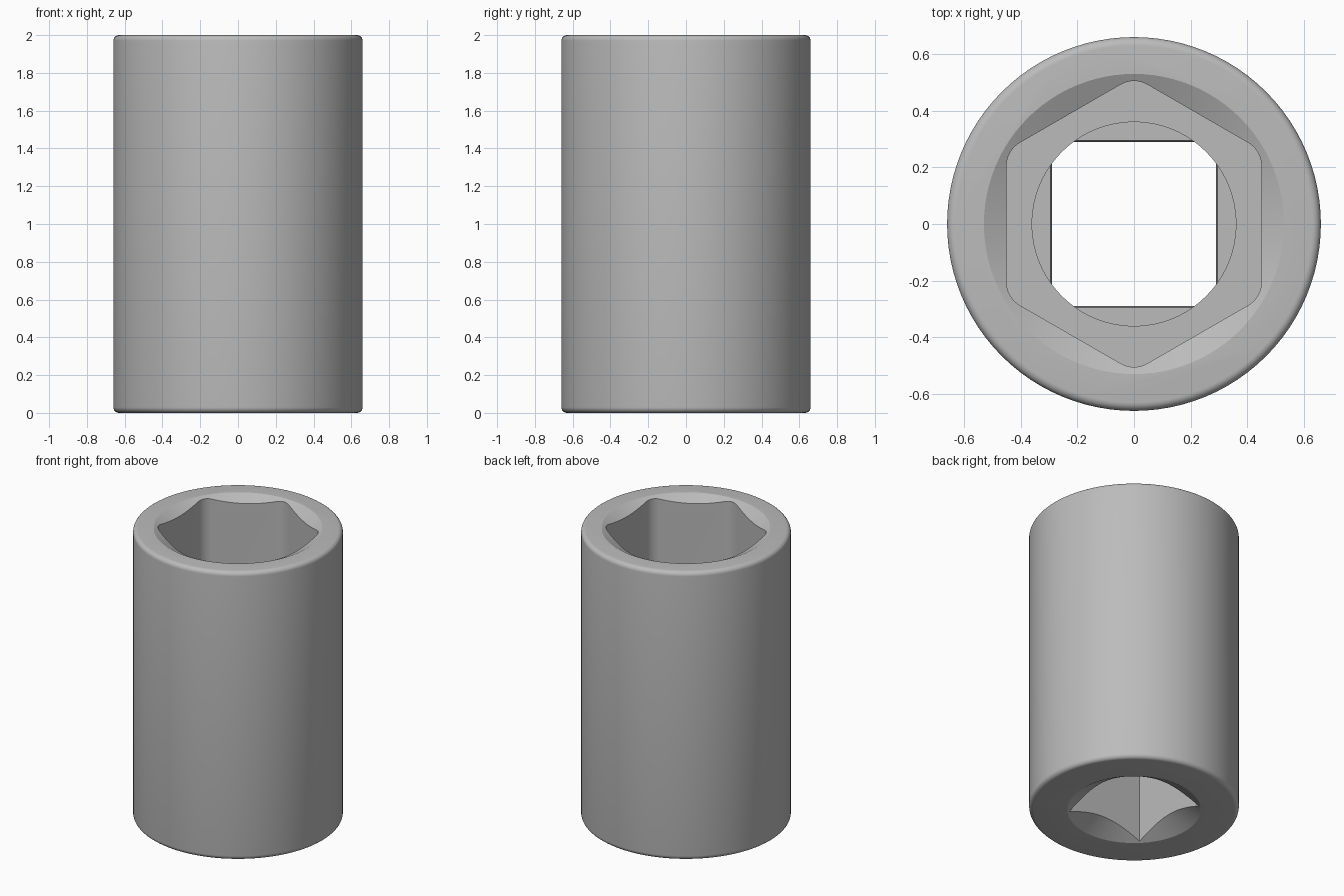
import bpy
from math import sin, cos, pi, radians

default = bpy.data.objects.get("Cube")
if default:
    bpy.data.objects.remove(default)

steel = bpy.data.materials.new("grey steel")
steel.use_nodes = True
GREY = (0.5, 0.5, 0.5, 1)
steel.diffuse_color = GREY
steel.node_tree.nodes["Principled BSDF"].inputs["Base Color"].default_value = GREY


def loft(name, rings):
    """Closed solid through stacked rings of equal length."""
    n = len(rings[0])
    verts = [p for ring in rings for p in ring]
    faces = [list(range(n))[::-1], list(range(len(verts) - n, len(verts)))]
    for k in range(len(rings) - 1):
        for i in range(n):
            j = (i + 1) % n
            faces.append([k * n + i, k * n + j, (k + 1) * n + j, (k + 1) * n + i])
    mesh = bpy.data.meshes.new(name)
    mesh.from_pydata(verts, [], faces)
    mesh.materials.append(steel)
    obj = bpy.data.objects.new(name, mesh)
    bpy.context.collection.objects.link(obj)
    return obj


def circle(r, z, n=96):
    return [(r * cos(2 * pi * i / n), r * sin(2 * pi * i / n), z) for i in range(n)]


def square(half, z):
    return [(-half, -half, z), (half, -half, z), (half, half, z), (-half, half, z)]


def rounded_hex(apothem, fillet, z, steps=8):
    """Hexagon with filleted corners, pointing along y."""
    centre = (apothem - fillet) / cos(pi / 6)
    ring = []
    for k in range(6):
        corner = radians(30 + 60 * k)
        for s in range(steps + 1):
            a = corner + radians(60) * (s / steps - 0.5)
            ring.append((centre * cos(corner) + fillet * cos(a),
                         centre * sin(corner) + fillet * sin(a), z))
    return ring


# Outer barrel with rounded rims
R, H, ROUND = 0.66, 2.0, 0.03
arc = [radians(15 * i) for i in range(7)]
profile = [(R - ROUND + ROUND * sin(a), ROUND - ROUND * cos(a)) for a in arc]
profile += [(r, H - z) for r, z in reversed(profile)]
body = loft("socket_body", [circle(r, z) for r, z in profile])

# Hollows: hex mouth, middle bore, square drive and the two lead-in chamfers
HEX_FLOOR, DRIVE_TOP = 1.1, 0.75
cutters = [
    loft("hex_cutter", [rounded_hex(0.45, 0.094, z) for z in (HEX_FLOOR, H + 0.2)]),
    loft("bore_cutter", [circle(0.36, z) for z in (DRIVE_TOP, HEX_FLOOR + 0.1)]),
    loft("drive_cutter", [square(0.288, -0.1), square(0.295, DRIVE_TOP + 0.05)]),
    loft("mouth_chamfer_cutter", [circle(0.43, H - 0.05), circle(0.63, H + 0.05)]),
    loft("drive_chamfer_cutter", [circle(0.56, -0.08), circle(0.28, 0.08)]),
]
# Keep the drive's corners inside the bore
clip = cutters[2].modifiers.new("clip", 'BOOLEAN')
clip.operation = 'DIFFERENCE'
ledge = loft("ledge_cutter", [square(0.6, DRIVE_TOP), square(0.6, DRIVE_TOP + 0.2)])
clip.object = ledge
cutters.append(ledge)

bpy.context.view_layer.objects.active = body
for cutter in cutters[:-1]:
    cutter.hide_render = True
    mod = body.modifiers.new(cutter.name, 'BOOLEAN')
    mod.operation = 'DIFFERENCE'
    mod.solver = 'EXACT'
    mod.object = cutter
    bpy.ops.object.modifier_apply(modifier=mod.name)
for cutter in cutters:
    bpy.data.objects.remove(cutter)

# Smooth walls, crisp edges
bpy.ops.object.select_all(action='DESELECT')
body.select_set(True)
bpy.ops.object.shade_smooth_by_angle(angle=radians(25))
